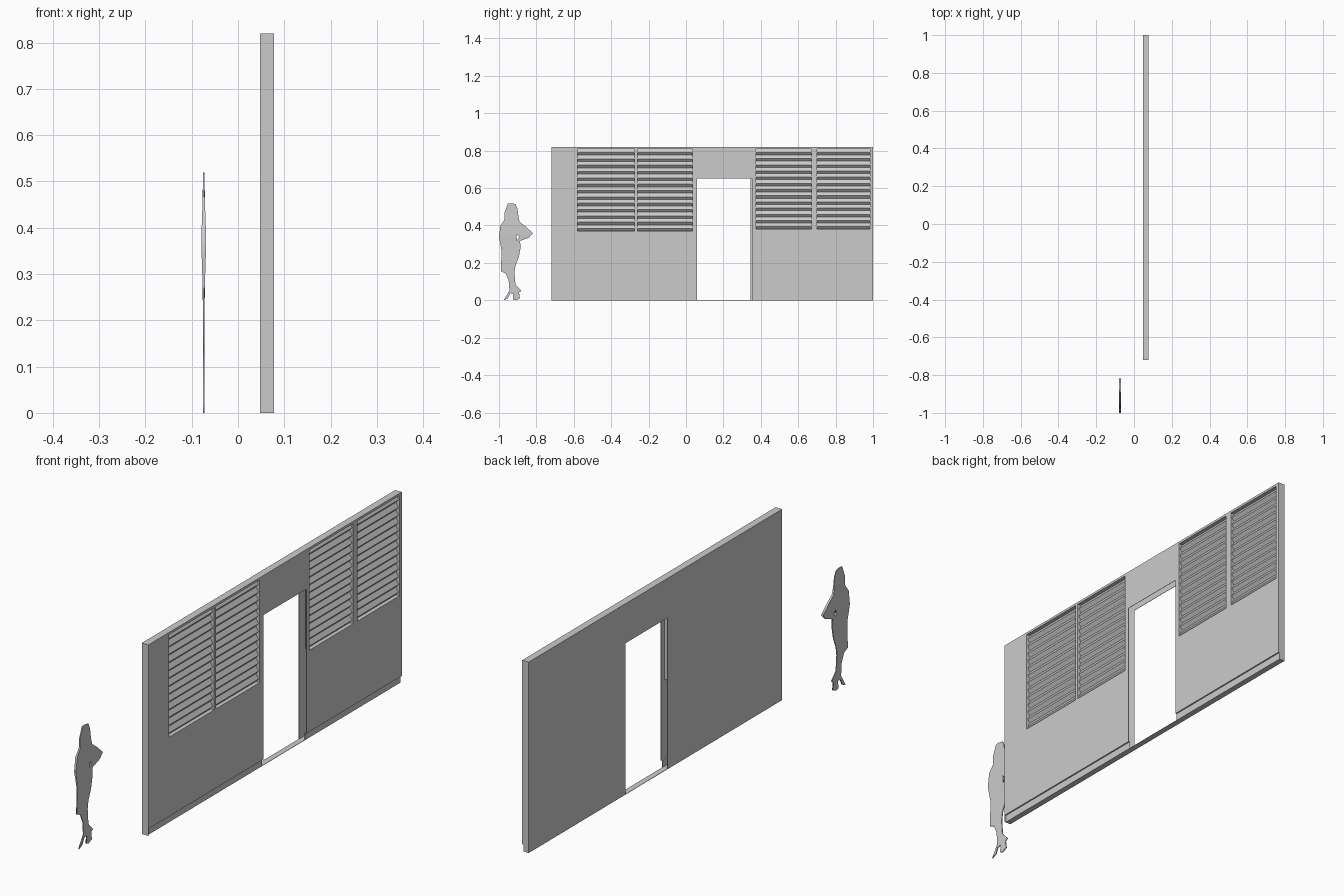
import bpy, bmesh, math

if "Cube" in bpy.data.objects:
    bpy.data.objects.remove(bpy.data.objects["Cube"])

grey = bpy.data.materials.new("plain grey")
grey.use_nodes = True
grey.diffuse_color = (0.6, 0.6, 0.6, 1)
grey.node_tree.nodes["Principled BSDF"].inputs["Base Color"].default_value = (0.6, 0.6, 0.6, 1)

# Overall wall extents
BACK, FRONT, KICK = 0.047, 0.078, 0.072
START, END, TOP, KICK_TOP = -0.72, 1.0, 0.82, 0.03
SKIN = 0.0015

# Openings as y start, y end, z start, z end
back_door = (0.06, 0.345, -1, 0.65)
front_door = (0.06, 0.352, -1, 0.65)
windows = {
    "first_window": (-0.58, -0.275, 0.37, 0.81),
    "second_window": (-0.26, 0.035, 0.37, 0.81),
    "third_window": (0.375, 0.67, 0.38, 0.81),
    "fourth_window": (0.70, 0.985, 0.38, 0.81),
}


def finish(name, bm):
    bmesh.ops.remove_doubles(bm, verts=bm.verts, dist=1e-5)
    bmesh.ops.recalc_face_normals(bm, faces=bm.faces)
    mesh = bpy.data.meshes.new(name)
    bm.to_mesh(mesh)
    bm.free()
    mesh.materials.append(grey)
    obj = bpy.data.objects.new(name, mesh)
    bpy.context.collection.objects.link(obj)
    return obj


def box(name, low, high):
    bm = bmesh.new()
    bmesh.ops.create_cube(bm, size=1)
    for v in bm.verts:
        v.co = [(a + b) / 2 + c * (b - a) for a, b, c in zip(low, high, v.co)]
    return finish(name, bm)


def extrude_faces(bm, offset):
    result = bmesh.ops.extrude_face_region(bm, geom=bm.faces[:], use_keep_orig=True)
    moved = [g for g in result["geom"] if isinstance(g, bmesh.types.BMVert)]
    bmesh.ops.translate(bm, verts=moved, vec=offset)


def skin(name, x, bottom, openings):
    """Thin upright sheet with rectangular openings."""
    ys, zs = {START, END}, {bottom, TOP}
    for a, b, c, d in openings:
        ys |= {a, b}
        zs |= {max(c, bottom), d}
    ys, zs = sorted(ys), sorted(zs)
    bm = bmesh.new()
    for a, b in zip(ys, ys[1:]):
        for c, d in zip(zs, zs[1:]):
            y, z = (a + b) / 2, (c + d) / 2
            if any(o[0] < y < o[1] and o[2] < z < o[3] for o in openings):
                continue
            bm.faces.new([bm.verts.new((x, *p)) for p in ((a, c), (b, c), (b, d), (a, d))])
    bmesh.ops.remove_doubles(bm, verts=bm.verts, dist=1e-5)
    extrude_faces(bm, (SKIN, 0, 0))
    return finish(name, bm)


def louvres(name, opening, count):
    """Zigzag slats running the width of a window."""
    a, b, c, d = opening
    pitch = (d - c) / count
    profile = [(0.061, d)]
    for i in range(count):
        z = d - i * pitch
        profile += [(0.073, z - pitch * 0.58), (0.061, z - pitch)]
    bm = bmesh.new()
    for p, q in zip(profile, profile[1:]):
        corners = ((p[0], a, p[1]), (p[0], b, p[1]), (q[0], b, q[1]), (q[0], a, q[1]))
        bm.faces.new([bm.verts.new(v) for v in corners])
    bmesh.ops.remove_doubles(bm, verts=bm.verts, dist=1e-5)
    extrude_faces(bm, (-SKIN, 0, 0))
    return finish(name, bm)


# Hollow wall: two skins closed by caps, open around the doorway
skin("back_skin", BACK, 0, [back_door])
skin("front_skin", FRONT - SKIN, KICK_TOP, [front_door, *windows.values()])
box("top_cap", (BACK, START, TOP - SKIN), (FRONT, END, TOP))
box("base_and_threshold", (BACK, START, 0), (KICK, END, SKIN))
box("near_end_cap", (BACK, START, 0), (FRONT, START + SKIN, TOP))
box("far_end_cap", (BACK, END - SKIN, KICK_TOP), (FRONT, END, TOP))
box("far_end_foot", (BACK, END - SKIN, 0), (KICK, END, KICK_TOP))

# Recessed kick board and its ledge on either side of the door
for side, a, b in (("near", START, front_door[0]), ("far", front_door[1], END)):
    box(side + "_kick_board", (KICK - SKIN, a, 0), (KICK, b, KICK_TOP))
    box(side + "_kick_ledge", (KICK - SKIN, a, KICK_TOP), (FRONT, b, KICK_TOP + SKIN))

# Louvred windows with thin reveals
for name, opening in windows.items():
    a, b, c, d = opening
    louvres(name + "_louvres", opening, 13)
    inner, outer = 0.06, FRONT - SKIN / 2
    box(name + "_sill", (inner, a, c - SKIN), (outer, b, c))
    box(name + "_head", (inner, a, d), (outer, b, d + SKIN))
    box(name + "_near_reveal", (inner, a - SKIN, c), (outer, a, d))
    box(name + "_far_reveal", (inner, b, c), (outer, b + SKIN, d))

# Standing figure cut-out: outline in thousandths, y from its left edge and z
outline = [
    (48, 517), (64, 519), (88, 515), (99, 490), (104, 450), (110, 420), (145, 393),
    (182, 358), (160, 335), (112, 317), (116, 285), (106, 230), (88, 185), (83, 150),
    (88, 85), (102, 70), (120, 50), (107, 43), (112, 10), (88, 0), (74, 6), (77, 38),
    (59, 35), (48, 10), (24, 0), (40, 25), (56, 52), (52, 105), (36, 143), (10, 155),
    (14, 265), (0, 340), (8, 400), (31, 432), (29, 468),
]
arm_gap = [(94, 352), (108, 338), (96, 318)]
curve = bpy.data.curves.new("standing_figure", "CURVE")
curve.dimensions = "2D"
curve.fill_mode = "BOTH"
curve.extrude = 0.002
for points in (outline, arm_gap):
    spline = curve.splines.new("POLY")
    spline.points.add(len(points) - 1)
    for point, (y, z) in zip(spline.points, points):
        point.co = (y / 1000, z / 1000, 0, 1)
    spline.use_cyclic_u = True
figure = bpy.data.objects.new("standing_figure", curve)
bpy.context.collection.objects.link(figure)
figure.location = (-0.074, -1, 0)
figure.rotation_euler = (math.pi / 2, 0, math.pi / 2)
bpy.ops.object.select_all(action="DESELECT")
figure.select_set(True)
bpy.context.view_layer.objects.active = figure
bpy.ops.object.convert(target="MESH")
figure = bpy.context.object
figure.data.materials.clear()
figure.data.materials.append(grey)
# Fuller around the folded arm, thin elsewhere
for v in figure.data.vertices:
    v.co.z *= 1 + 1.8 * max(0, 1 - abs(v.co.y - 0.37) / 0.1)
